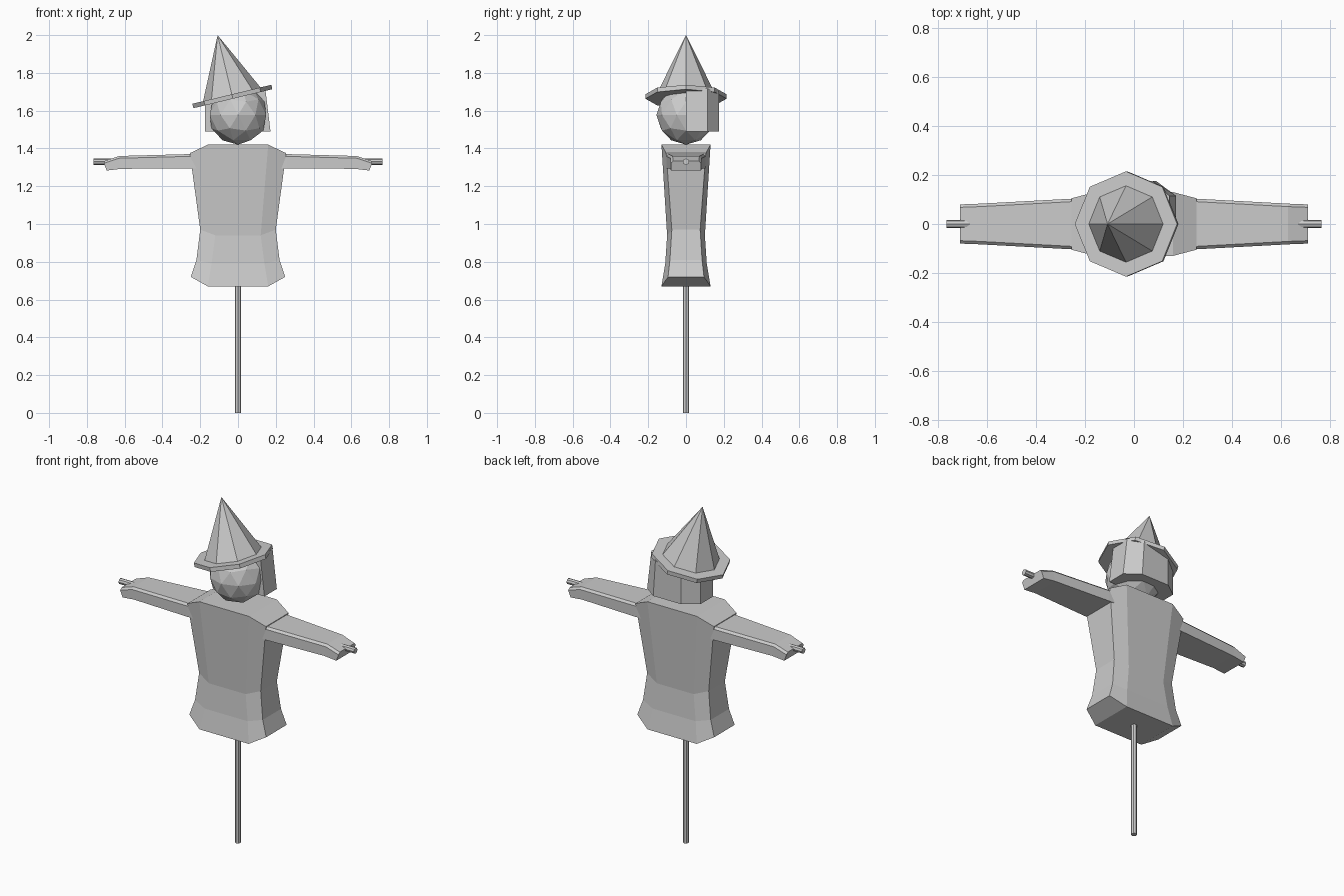
import bpy, bmesh, math
from mathutils import Matrix, Vector

if "Cube" in bpy.data.objects:
    bpy.data.objects.remove(bpy.data.objects["Cube"], do_unlink=True)

GREY = (0.6, 0.6, 0.6, 1)
mat = bpy.data.materials.new("plain grey")
mat.use_nodes = True
mat.diffuse_color = GREY
mat.node_tree.nodes["Principled BSDF"].inputs["Base Color"].default_value = GREY


def finish(name, bm):
    bmesh.ops.recalc_face_normals(bm, faces=bm.faces[:])
    mesh = bpy.data.meshes.new(name)
    bm.to_mesh(mesh)
    bm.free()
    mesh.materials.append(mat)
    obj = bpy.data.objects.new(name, mesh)
    bpy.context.collection.objects.link(obj)
    return obj


def cone(name, r1, r2, depth, matrix):
    """Eight-sided cone or cylinder centred on the matrix origin."""
    bm = bmesh.new()
    bmesh.ops.create_cone(bm, cap_ends=True, segments=8, radius1=r1,
                          radius2=r2, depth=depth, matrix=matrix)
    return finish(name, bm)


def loft(name, rings, caps=None):
    """Skin matching rings of points and close both ends."""
    bm = bmesh.new()
    rows = [[bm.verts.new(p) for p in ring] for ring in rings]
    n = len(rows[0])
    for a, b in zip(rows, rows[1:]):
        for i in range(n):
            j = (i + 1) % n
            bm.faces.new((a[i], a[j], b[j], b[i]))
    for row in (rows[0], rows[-1]):
        for cap in caps or [range(n)]:
            bm.faces.new([row[i] for i in cap])
    return finish(name, bm)


# Wooden frame
cone("upright_pole", 0.017, 0.017, 1.4, Matrix.Translation((0, 0, 0.7)))
cone("cross_pole", 0.017, 0.017, 1.53,
     Matrix.Translation((0, 0, 1.33)) @ Matrix.Rotation(math.pi / 2, 4, 'Y'))


# Shirt body: front corner x, y, z, then side corner x, y, z
def shirt_ring(fx, fy, fz, sx, sy, sz):
    return [(fx, -fy, fz), (sx, -sy, sz), (sx, sy, sz), (fx, fy, fz),
            (-fx, fy, fz), (-sx, sy, sz), (-sx, -sy, sz), (-fx, -fy, fz)]


loft("shirt_body", [shirt_ring(*r) for r in (
    (0.16, 0.13, 0.67, 0.25, 0.095, 0.72),
    (0.14, 0.11, 0.79, 0.22, 0.085, 0.81),
    (0.12, 0.10, 0.94, 0.20, 0.075, 0.97),
    (0.16, 0.13, 1.42, 0.255, 0.105, 1.375))],
    caps=[(0, 1, 2, 3), (4, 5, 6, 7), (0, 3, 4, 7)])


# Sleeves: x at top, x at bottom, half width, bottom z, top z
def sleeve_ring(side, xt, xb, w, zb, zt):
    edge = zt - 0.012
    return [(side * xb, -w, zb), (side * xt, -w, edge),
            (side * xt, -w + 0.012, zt), (side * xt, w - 0.012, zt),
            (side * xt, w, edge), (side * xb, w, zb)]


for side, name in ((1, "left_sleeve"), (-1, "right_sleeve")):
    loft(name, [sleeve_ring(side, *r) for r in (
        (0.2, 0.2, 0.105, 1.295, 1.373),
        (0.26, 0.26, 0.103, 1.295, 1.37),
        (0.63, 0.62, 0.083, 1.292, 1.36),
        (0.71, 0.695, 0.08, 1.283, 1.333))])

# Head
bm = bmesh.new()
bmesh.ops.create_icosphere(bm, subdivisions=2, radius=0.157,
                           matrix=Matrix.Translation((0, 0, 1.577)))
finish("head", bm)

# Hat, tilted to one side
TILT = math.radians(-13.5)
hat = Matrix.Translation((-0.03, 0, 1.675)) @ Matrix.Rotation(TILT, 4, 'Y')
cone("hat_brim", 0.215, 0.215, 0.024, hat)
cone("hat_crown", 0.162, 0, 0.334, hat @ Matrix.Translation((0, 0, 0.167)))

# Hair block behind the head, rising to the tilted brim
outline = [(-0.175, 0), (0.172, 0), (0.172, 0.115),
           (0.09, 0.176), (-0.09, 0.176), (-0.175, 0.115)]
bottom = [(x, y, 1.49) for x, y in outline]
top = []
for x, y in outline:
    x = x * 0.84 if x > 0 else x
    top.append((x, y, 1.675 - math.tan(TILT) * (x + 0.03)))
loft("hair", [bottom, top])
